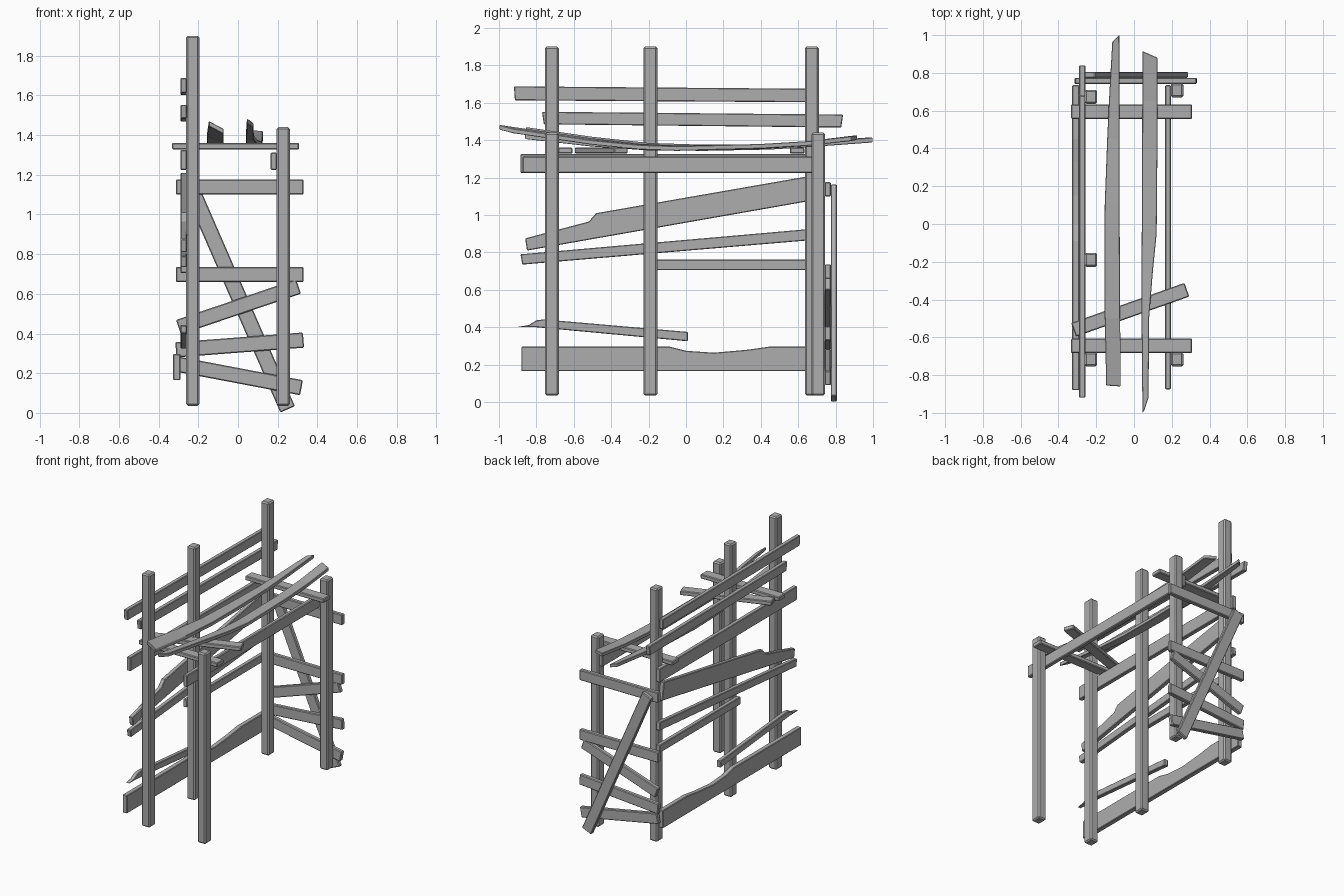
import bpy, bmesh, math
from mathutils import Vector

wood = bpy.data.materials.new("weathered grey")
wood.diffuse_color = (0.42, 0.42, 0.42, 1)


def finish(name, bm, bevel):
    bmesh.ops.recalc_face_normals(bm, faces=bm.faces)
    me = bpy.data.meshes.new(name)
    bm.to_mesh(me)
    bm.free()
    me.materials.append(wood)
    ob = bpy.data.objects.new(name, me)
    bpy.context.collection.objects.link(ob)
    if bevel:
        m = ob.modifiers.new("worn edges", 'BEVEL')
        m.width = bevel
        m.segments = 1
        m.limit_method = 'ANGLE'
        m.angle_limit = math.radians(40)
    return ob


def prism(name, outline, axis, lo, hi, bevel=0.005):
    """Extrude a 2D outline along an axis (0=x, 1=y, 2=z)."""
    bm = bmesh.new()

    def vert(p, d):
        c = list(p)
        c.insert(axis, d)
        return bm.verts.new(c)
    a = [vert(p, lo) for p in outline]
    b = [vert(p, hi) for p in outline]
    bm.faces.new(a)
    bm.faces.new(b)
    n = len(a)
    for i in range(n):
        j = (i + 1) % n
        bm.faces.new((a[i], a[j], b[j], b[i]))
    return finish(name, bm, bevel)


def strip(p, q, width):
    """Rectangle outline running from p to q."""
    p, q = Vector(p), Vector(q)
    d = (q - p).normalized()
    s = Vector((-d.y, d.x)) * width / 2
    return [p - s, q - s, q + s, p + s]


def warped_board(name, sections, thick):
    """Loft of cross-sections: (y left, y right, x left, x right, z left, z right)."""
    bm = bmesh.new()
    rings = []
    for yl, yr, xl, xr, zl, zr in sections:
        rings.append([bm.verts.new(c) for c in (
            (xl, yl, zl), (xr, yr, zr), (xr, yr, zr + thick), (xl, yl, zl + thick))])
    for r, s in zip(rings, rings[1:]):
        for i in range(4):
            j = (i + 1) % 4
            bm.faces.new((r[i], r[j], s[j], s[i]))
    bm.faces.new(rings[0])
    bm.faces.new(rings[-1])
    return finish(name, bm, 0.003)


# Posts: three tall on the left, two short on the right
for i, y in enumerate((-0.717, -0.19, 0.673)):
    prism(f"tall_post_{i+1}", strip((-0.228, y - 0.037), (-0.228, y + 0.037), 0.066),
          2, 0.035, 1.9, 0.009)
for i, y in enumerate((-0.717, 0.707)):
    prism(f"short_post_{i+1}", strip((0.228, y - 0.037), (0.228, y + 0.037), 0.066),
          2, 0.035, 1.44, 0.009)

# Planks along the left side (y, z outlines), some with broken ends
left = {
    "top_rail": [(-0.915, 1.613), (0.68, 1.603), (0.68, 1.675), (-0.92, 1.688)],
    "second_rail": [(-0.76, 1.485), (0.83, 1.468), (0.84, 1.537), (-0.77, 1.552)],
    "third_rail": [(-0.885, 1.225), (0.72, 1.225), (0.72, 1.325), (-0.885, 1.325)],
    "split_wide_plank": [(-0.85, 0.81), (0.69, 1.08), (0.67, 1.21), (-0.48, 1.01),
                         (-0.52, 0.965), (-0.86, 0.875)],
    "sloping_plank": [(-0.875, 0.735), (0.72, 0.87), (0.715, 0.93), (-0.885, 0.79)],
    "short_plank": [(-0.225, 0.705), (0.72, 0.705), (0.72, 0.762), (-0.225, 0.762)],
    "splintered_plank": [(-0.9, 0.402), (-0.8, 0.4), (0.01, 0.325), (0.01, 0.375),
                         (-0.76, 0.442), (-0.8, 0.437), (-0.84, 0.412)],
}
for name, outline in left.items():
    prism(name, outline, 0, -0.29, -0.258, 0.004)
prism("chipped_bottom_plank",
      [(-0.88, 0.165), (0.735, 0.165), (0.735, 0.297), (0.45, 0.297), (0.33, 0.28),
       (0.15, 0.264), (0.0, 0.274), (-0.09, 0.297), (-0.88, 0.297)],
      0, -0.327, -0.29, 0.004)

# Rail between the short posts
prism("right_rail", [(-0.875, 1.225), (0.735, 1.225), (0.735, 1.312), (-0.875, 1.312)],
      0, 0.165, 0.196)

# Planks across the back end (x, z) and the diagonal brace
back = [((-0.313, 1.138), (0.33, 1.138)), ((-0.313, 0.698), (0.33, 0.698)),
        ((-0.3, 0.432), (0.305, 0.637)), ((-0.313, 0.318), (0.33, 0.367)),
        ((-0.308, 0.246), (0.32, 0.127))]
for i, (p, q) in enumerate(back):
    prism(f"back_plank_{i+1}", strip(p, q, 0.077), 1, 0.742, 0.774)
prism("back_brace", strip((-0.243, 1.15), (0.25, 0.018), 0.08), 1, 0.774, 0.806)

# Flat cross supports under the shelf (x, y)
for i, (p, q) in enumerate([((-0.333, 0.595), (0.308, 0.595)),
                            ((-0.333, -0.645), (0.308, -0.645)),
                            ((-0.32, -0.56), (0.28, -0.348))]):
    prism(f"shelf_support_{i+1}", strip(p, q, 0.077), 2, 1.328, 1.36)

# Two warped shelf boards
warped_board("left_shelf_board", [
    (-0.855, -0.86, -0.147, -0.072, 1.445, 1.405),
    (-0.5, -0.5, -0.155, -0.073, 1.393, 1.365),
    (-0.2, -0.2, -0.157, -0.075, 1.36, 1.345),
    (0.1, 0.1, -0.155, -0.076, 1.35, 1.343),
    (0.45, 0.45, -0.142, -0.076, 1.352, 1.35),
    (0.7, 0.7, -0.13, -0.076, 1.368, 1.366),
    (0.965, 1.0, -0.115, -0.078, 1.388, 1.388)], 0.026)
warped_board("right_shelf_board", [
    (-1.0, -0.985, 0.045, 0.055, 1.458, 1.452),
    (-0.92, -0.92, 0.044, 0.077, 1.446, 1.436),
    (-0.5, -0.5, 0.04, 0.08, 1.385, 1.375),
    (-0.25, -0.25, 0.04, 0.1, 1.356, 1.35),
    (-0.05, -0.05, 0.041, 0.12, 1.347, 1.343),
    (0.4, 0.4, 0.043, 0.124, 1.353, 1.355),
    (0.65, 0.65, 0.044, 0.125, 1.37, 1.37),
    (0.915, 0.88, 0.045, 0.125, 1.402, 1.395)], 0.025)
